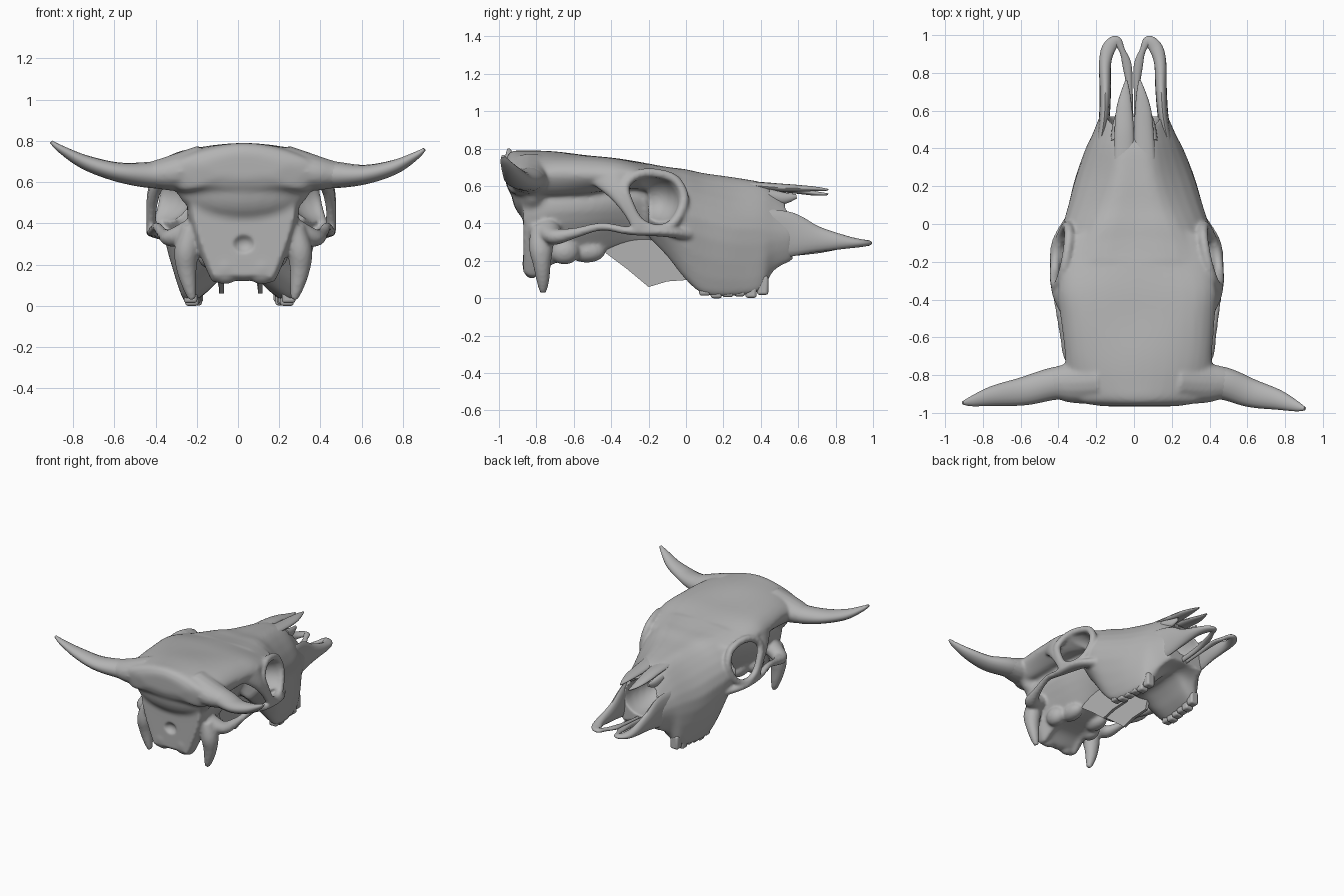
import bpy, bmesh, math
from mathutils import Vector, Matrix

cube = bpy.data.objects.get("Cube")
if cube:
    bpy.data.objects.remove(cube, do_unlink=True)

bone = bpy.data.materials.new("grey_bone")
bone.use_nodes = True
bone.diffuse_color = (0.45, 0.45, 0.45, 1)
bone.node_tree.nodes["Principled BSDF"].inputs["Base Color"].default_value = bone.diffuse_color
X, Y, Z = (1, 0, 0), (0, 1, 0), (0, 0, 1)

def mid(y):
    """Slightly crooked centre line of the skull."""
    return .01 - .02 * y

def spline(rows, steps, closed=False):
    pts = [Vector(r) for r in rows]
    n, out = len(pts), []
    for i in range(n if closed else n - 1):
        a, b, c, d = [pts[k % n] if closed else pts[max(0, min(n - 1, k))]
                      for k in range(i - 1, i + 3)]
        for s in range(steps):
            t = s / steps
            curve = (a * 2 - b * 5 + c * 4 - d) + ((b - c) * 3 + d - a) * t
            out.append(b + ((c - a) + curve * t) * (t / 2))
    return out if closed else out + [pts[-1]]

def skin(bm, rings, closed=False):
    loops = [[bm.verts.new(p) for p in ring] for ring in rings]
    pairs = list(zip(loops, loops[1:]))
    if closed:
        pairs.append((loops[-1], loops[0]))
    else:
        bm.faces.new(loops[0])
        bm.faces.new(loops[-1])
    for a, b in pairs:
        for i in range(len(a)):
            bm.faces.new((a[i - 1], a[i], b[i], b[i - 1]))

def loft(bm, stations):
    """Body along y: top, shoulder, widest, bottom and palate points."""
    rings = []
    for y, tz, sx, sz, wx, wz, bx, bz, pz in spline(stations, 5):
        half = [(sx, sz), (wx, wz), (bx, bz), (bx * 0.66, bz * 0.9 + pz * 0.1)]
        outline = [(0, tz)] + half + [(0, pz)] + [(-x, z) for x, z in reversed(half)]
        rings.append([(x + mid(y), y, z) for x, z in spline(outline, 4, True)])
    skin(bm, rings)

def tube(bm, rows, side=1, ref=Z, closed=False):
    """Elliptic tube; each row is x, y, z, side radius, reference radius."""
    path = spline(rows, 6, closed)
    mids = [Vector((p[0] * side + mid(p[1]), p[1], p[2])) for p in path]
    n, rings = len(path), []
    for i, p in enumerate(path):
        tangent = (mids[(i + 1) % n] - mids[i - 1] if closed
                   else mids[min(i + 1, n - 1)] - mids[max(i - 1, 0)])
        u = tangent.cross(Vector(ref)).normalized()
        v = u.cross(tangent).normalized()
        turns = [math.tau * k / 16 for k in range(16)]
        rings.append([mids[i] + u * (p[3] * math.cos(a)) + v * (p[4] * math.sin(a)) for a in turns])
    skin(bm, rings, closed)

def ball(bm, x, y, z, radii):
    place = Matrix.LocRotScale(Vector((x + mid(y), y, z)), None, Vector(radii))
    bmesh.ops.create_uvsphere(bm, u_segments=24, v_segments=16, radius=1, matrix=place)

def finish(name, bm):
    bmesh.ops.recalc_face_normals(bm, faces=bm.faces[:])
    me = bpy.data.meshes.new(name)
    bm.to_mesh(me)
    bm.free()
    me.materials.append(bone)
    me.shade_smooth()
    me.set_sharp_from_angle(angle=math.radians(50))
    ob = bpy.data.objects.new(name, me)
    bpy.context.collection.objects.link(ob)
    return ob

def fuse(ob, size):
    mod = ob.modifiers.new("fuse", 'REMESH')
    mod.mode, mod.voxel_size, mod.use_smooth_shade = 'VOXEL', size, True

# Solid core: face, roof, braincase
core = bmesh.new()
loft(core, [
    (-.20, .72, .28, .70, .40, .57, .23, .34, .37),
    (-.10, .70, .26, .68, .40, .50, .27, .24, .30),
    (0, .685, .22, .665, .385, .45, .285, .12, .24),
    (.10, .665, .18, .64, .355, .42, .28, .045, .20),
    (.25, .645, .14, .615, .31, .38, .265, .035, .19),
    (.40, .62, .12, .585, .25, .37, .235, .06, .20),
    (.47, .585, .11, .55, .22, .36, .19, .16, .21),
    (.57, .49, .10, .47, .18, .35, .15, .21, .22)])
loft(core, [
    (-.965, .74, .12, .72, .20, .68, .13, .63, .62),
    (-.935, .785, .20, .75, .34, .68, .28, .57, .56),
    (-.85, .79, .24, .755, .39, .66, .33, .56, .55),
    (-.70, .785, .28, .755, .39, .67, .32, .56, .55),
    (-.50, .76, .30, .75, .41, .66, .32, .57, .55),
    (-.35, .745, .31, .735, .42, .66, .33, .59, .55),
    (-.20, .72, .28, .70, .39, .65, .25, .58, .50),
    (-.05, .69, .22, .67, .34, .62, .20, .55, .50)])
loft(core, [
    (-.87, .60, .20, .58, .25, .45, .15, .15, .14),
    (-.80, .62, .20, .60, .27, .45, .16, .13, .12),
    (-.70, .62, .20, .60, .27, .46, .15, .20, .20),
    (-.50, .62, .20, .60, .25, .47, .12, .24, .24),
    (-.30, .62, .20, .58, .20, .47, .10, .30, .30),
    (-.10, .62, .16, .58, .16, .47, .10, .30, .30)])
ball(core, 0, -.82, .58, (.33, .115, .17))
core_ob = finish("core", core)

# Eye sockets, nose opening and spinal opening
cut = bmesh.new()
for s in (1, -1):
    ball(cut, .45 * s, -.165, .525, (.21, .14, .135))
ball(cut, 0, .56, .41, (.135, .29, .13))
ball(cut, 0, -.90, .30, (.06, .06, .05))
cut_ob = finish("opening_cutter", cut)
cut_ob.hide_render = True

fuse(core_ob, 0.015)
carve = core_ob.modifiers.new("carve", 'BOOLEAN')
carve.operation, carve.solver, carve.object = 'DIFFERENCE', 'EXACT', cut_ob
graph = bpy.context.evaluated_depsgraph_get()
skull = bmesh.new()
skull.from_mesh(bpy.data.meshes.new_from_object(core_ob.evaluated_get(graph)))
bpy.data.objects.remove(core_ob)
bpy.data.objects.remove(cut_ob)

# Socket rims, cheek bones, horn roots and skull base, fused to the core
rim = [(.372, -.18, .67), (.355, -.06, .635), (.365, -.01, .53), (.395, -.06, .41), (.425, -.15, .37),
       (.435, -.25, .41), (.435, -.31, .52), (.42, -.325, .60), (.395, -.27, .655)]
for s in (1, -1):
    tube(skull, [p + (.026, .026) for p in rim], s, X, True)
    # Bar behind the socket
    tube(skull, [(.38, -.41, .65, .10, .04), (.42, -.365, .56, .05, .03),
                 (.435, -.305, .46, .03, .024), (.44, -.25, .37, .035, .022)], s, X)
    # Cheek arch and its root
    tube(skull, [(.24, -.74, .37, .07, .06), (.34, -.70, .33, .055, .045), (.385, -.59, .35, .03, .028),
                 (.412, -.45, .383, .024, .022), (.425, -.30, .36, .032, .022),
                 (.405, -.12, .355, .05, .027), (.35, .02, .34, .03, .03)], s)
    # Process hanging beside the neck joint
    tube(skull, [(.25, -.77, .38, .05, .06), (.275, -.775, .27, .06, .065), (.275, -.77, .18, .05, .048),
                 (.26, -.765, .09, .034, .034), (.245, -.765, .03, .018, .018)], s, Y)
    tube(skull, [(.20, -.83, .67, .12, .11), (.34, -.84, .645, .11, .088), (.43, -.842, .637, .09, .068),
                 (.50, -.855, .634, .074, .05)], s)
    # Neck joint, ear capsule and ridge in front of it
    ball(skull, .09 * s, -.825, .185, (.085, .05, .08))
    ball(skull, .16 * s, -.65, .25, (.06, .08, .07))
    ball(skull, .11 * s, -.53, .25, (.06, .10, .06))
skull_ob = finish("skull", skull)
fuse(skull_ob, 0.01)
relax = skull_ob.modifiers.new("relax", 'SMOOTH')
relax.factor, relax.iterations = 0.5, 8

horn = [(.34, -.84, .645, .095, .07), (.45, -.845, .635, .086, .064), (.60, -.895, .637, .075, .047),
        (.75, -.93, .673, .054, .035), (.86, -.966, .728, .027, .019), (.905, -.978, .76, .009, .008)]
for s, word, dy, dz in ((1, "left", 0, 0), (-1, "right", .03, .035)):
    # Horn, lifted a little more on one side
    bm = bmesh.new()
    rows = []
    for x, y, z, ru, rv in horn:
        t = max(0, (x - .45) / .45)
        rows.append((x - .03 * s * t, y + dy * t, z + dz * t, ru, rv))
    tube(bm, rows, s)
    finish("horn_" + word, bm)

    # Looped muzzle bone
    bm = bmesh.new()
    tube(bm, [(.19, .38, .36, .025, .12), (.158, .55, .34, .028, .12), (.148, .70, .315, .03, .07),
              (.146, .85, .30, .032, .036), (.125, .93, .295, .036, .022), (.085, .968, .295, .028, .015),
              (.055, .92, .29, .016, .013), (.03, .84, .28, .024, .014),
              (.018, .70, .26, .015, .02), (.016, .50, .24, .014, .02)], s)
    finish("muzzle_bone_" + word, bm)

    # Nasal bone ending in a point, with a short side splint
    bm = bmesh.new()
    drop = .012 * (1 - s)
    tube(bm, [(.055, .34, .605, .055, .02), (.052, .48, .593, .052, .022), (.05, .60, .588 - drop / 2, .043, .018),
              (.042, .69, .585 - drop, .026, .012), (.035, .76, .58 - drop, .006, .005)], s)
    tube(bm, [(.095, .44, .55, .03, .035), (.092, .52, .535, .022, .032), (.085, .59, .545, .008, .012)], s)
    finish("nasal_bone_" + word, bm)

    # Thin plate below the braincase
    bm = bmesh.new()
    outline = [(-.52, .32), (-.44, .25), (-.32, .16), (-.20, .06), (-.10, .09),
               (.04, .10), (.08, .25), (-.10, .38), (-.40, .40)]
    skin(bm, [[(x * s + mid(y), y, z) for y, z in outline] for x in (.083, .105)])
    finish("palate_plate_" + word, bm)

    # Tooth row
    bm = bmesh.new()
    for i, low in enumerate((.014, 0, .006, .010, .002, .018)):
        y = .10 + .062 * i
        at = Vector(((.238 - .007 * i) * s + mid(y), y, low / 2 + .06))
        size = Vector((.065, .06, .12 - low))
        bmesh.ops.create_cube(bm, size=1, matrix=Matrix.LocRotScale(at, None, size))
    soft = finish("teeth_" + word, bm).modifiers.new("round", 'BEVEL')
    soft.width, soft.segments = 0.014, 3
